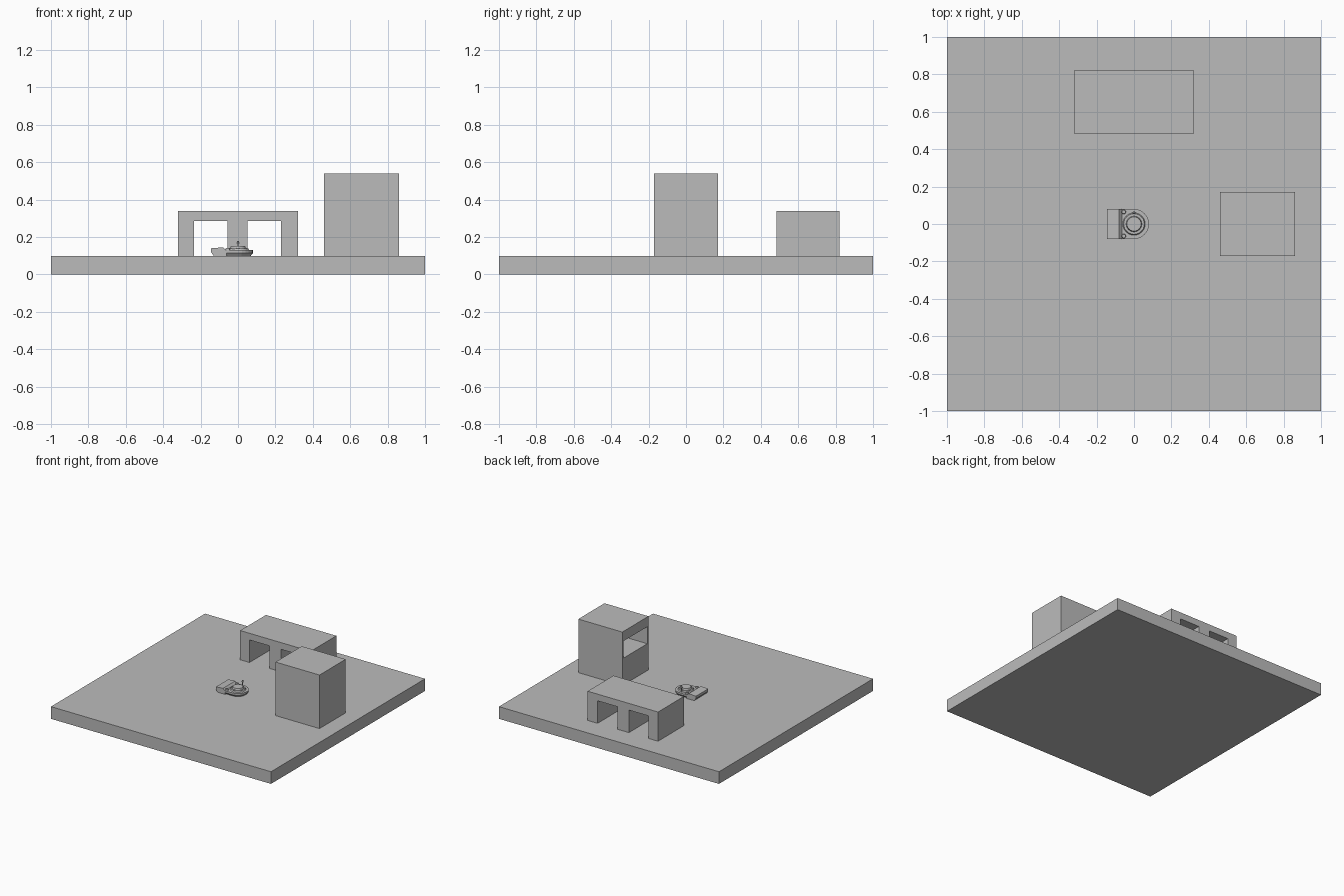
import bpy
import bmesh
import math
from mathutils import Matrix

old = bpy.data.objects.get("Cube")
if old:
    bpy.data.objects.remove(old, do_unlink=True)

GREY = (0.5, 0.5, 0.5, 1.0)
grey = bpy.data.materials.new("plain grey")
grey.use_nodes = True
grey.diffuse_color = GREY
grey.node_tree.nodes["Principled BSDF"].inputs["Base Color"].default_value = GREY

GROUND = 0.1


def finish(name, bm):
    """Turn a bmesh into a grey object."""
    bmesh.ops.recalc_face_normals(bm, faces=bm.faces)
    mesh = bpy.data.meshes.new(name)
    bm.to_mesh(mesh)
    bm.free()
    mesh.materials.append(grey)
    obj = bpy.data.objects.new(name, mesh)
    bpy.context.collection.objects.link(obj)
    return obj


def box(name, x, y, z):
    """Box between the given (low, high) limits."""
    bm = bmesh.new()
    bmesh.ops.create_cube(bm, size=1)
    for v in bm.verts:
        for i, (low, high) in enumerate((x, y, z)):
            v.co[i] = high if v.co[i] > 0 else low
    return finish(name, bm)


def prism(name, points, low, high, axis, flare=None):
    """Extrude a 2D outline along y or z; flare scales the low end."""
    bm = bmesh.new()
    place = (lambda a, b, h: (a, h, b)) if axis == "y" else (lambda a, b, h: (a, b, h))
    k = flare or 1
    face = bm.faces.new([bm.verts.new(place(a * k, b * k, low)) for a, b in points])
    top = bmesh.ops.extrude_face_region(bm, geom=[face])["geom"]
    verts = [g for g in top if isinstance(g, bmesh.types.BMVert)]
    for v, (a, b) in zip(verts, [(v.co.x / k, (v.co.z if axis == "y" else v.co.y / k)) for v in verts]):
        v.co = place(a, b, high)
    return finish(name, bm)


def disc(name, x, y, z, r_low, r_high, sides=24):
    """Upright cylinder or cone between the z limits."""
    bm = bmesh.new()
    bmesh.ops.create_cone(bm, cap_ends=True, segments=sides, radius1=r_low,
                          radius2=r_high, depth=z[1] - z[0],
                          matrix=Matrix.Translation((x, y, sum(z) / 2)))
    return finish(name, bm)


# Ground slab
box("ground_slab", (-1, 1), (-1, 1), (0, GROUND))

# Low building with two passages right through it
arch = [(-0.32, GROUND), (-0.32, 0.34), (0.32, 0.34), (0.32, GROUND)]
for left, right in ((0.05, 0.23), (-0.235, -0.055)):
    arch += [(right, GROUND), (right, 0.285), (left, 0.285), (left, GROUND)]
prism("double_arch_building", arch, 0.485, 0.82, "y")

# Tall building with an open room on its upper floor
tower = box("tall_building", (0.46, 0.86), (-0.17, 0.17), (GROUND, 0.54))
room = box("room_cutter", (0.4, 0.84), (-0.155, 0.155), (0.32, 0.46))
room.hide_render = True
cut = tower.modifiers.new("room", "BOOLEAN")
cut.operation = "DIFFERENCE"
cut.solver = "EXACT"
cut.object = room
bpy.context.view_layer.objects.active = tower
bpy.ops.object.modifier_apply(modifier="room")
bpy.data.objects.remove(room, do_unlink=True)

# Small craft: rounded nose, flat tail
nose = [(0.08 * math.cos(t), 0.08 * math.sin(t))
        for t in (math.radians(-90 + 15 * i) for i in range(13))]
outline = nose + [(-0.07, 0.08), (-0.07, -0.08)]
prism("craft_hull", outline, GROUND, 0.115, "z", flare=0.85)
prism("craft_deck", outline, 0.115, 0.13, "z")
tail = [(-0.13, GROUND), (-0.145, 0.12), (-0.145, 0.14), (-0.08, 0.145),
        (-0.065, 0.13), (-0.06, GROUND)]
prism("craft_tail", tail, -0.08, 0.08, "y")

# Turret stack
disc("turret_ring", 0, 0, (0.13, 0.138), 0.06, 0.055)
disc("turret_drum", 0, 0, (0.138, 0.152), 0.042, 0.038)
for i in range(6):
    t = math.radians(30 + 60 * i)
    disc("turret_stud", 0.05 * math.cos(t), 0.05 * math.sin(t), (0.13, 0.142), 0.007, 0.007, 8)

# Deck posts and mast
for y in (-0.065, 0.065):
    disc("deck_post", -0.055, y, (0.13, 0.142), 0.012, 0.01, 12)
disc("mast", 0, 0.06, (0.13, 0.17), 0.004, 0.004, 8)
disc("mast_head", 0, 0.06, (0.165, 0.18), 0.008, 0.005, 8)
